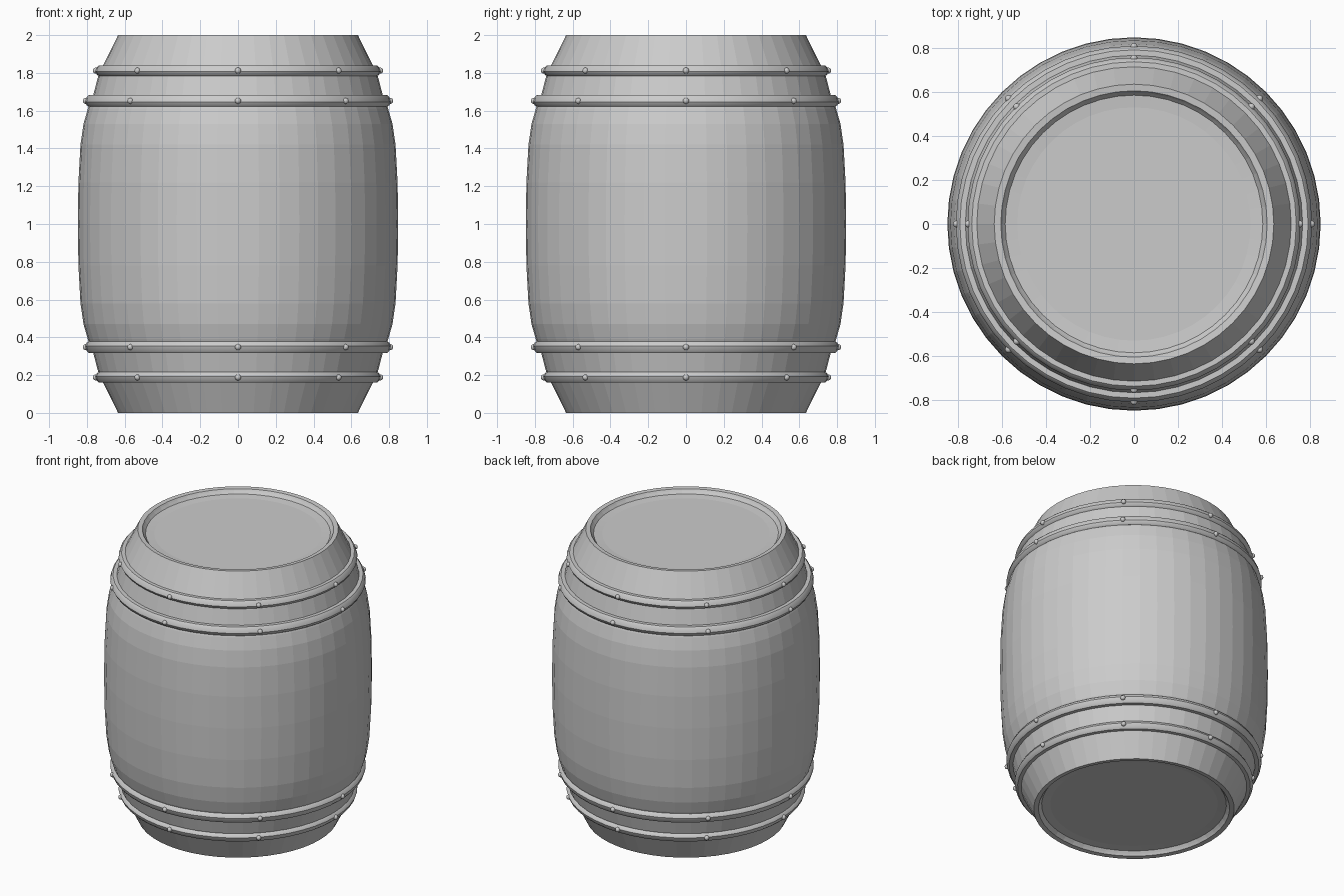
import bpy, bmesh
from math import sin, cos, pi, radians

if "Cube" in bpy.data.objects:
    bpy.data.objects.remove(bpy.data.objects["Cube"])

SIDES = 48


def lathe(name, profile, closed=False, sides=SIDES, angle=30):
    """Revolve (radius, z) points around z."""
    bm = bmesh.new()
    rings = []
    for r, z in profile:
        if r == 0:
            rings.append([bm.verts.new((0, 0, z))] * sides)
        else:
            rings.append([bm.verts.new((r * cos(2 * pi * i / sides), r * sin(2 * pi * i / sides), z))
                          for i in range(sides)])
    pairs = list(zip(rings, rings[1:]))
    if closed:
        pairs.append((rings[-1], rings[0]))
    for a, b in pairs:
        for i in range(sides):
            j = (i + 1) % sides
            bm.faces.new(list(dict.fromkeys((a[i], a[j], b[j], b[i]))))
    bmesh.ops.recalc_face_normals(bm, faces=bm.faces)
    me = bpy.data.meshes.new(name)
    bm.to_mesh(me)
    bm.free()
    ob = bpy.data.objects.new(name, me)
    bpy.context.collection.objects.link(ob)
    if angle:
        me.shade_smooth()
        me.set_sharp_from_angle(angle=radians(angle))
    return ob


# Barrel body: upper half profile from the recessed lid out to the belly, mirrored about z = 1
half = [(0, 1.965), (0.53, 1.965), (0.585, 1.97), (0.597, 1.985), (0.605, 1.997), (0.635, 2.0),
        (0.714, 1.84), (0.741, 1.78), (0.767, 1.68), (0.795, 1.61), (0.818, 1.53),
        (0.834, 1.42), (0.845, 1.22), (0.848, 1.0)]
lathe("barrel_body", half + [(r, 2 - z) for r, z in half[-2::-1]], angle=0)


# Hoops with bevelled outer faces, each carrying eight rivets
def hoop(name, z, r, h, lean, sign):
    section = [(-0.045, h), (-0.014 - lean, h), (-0.003 - lean, h * 0.6),
               (0, -h * 0.2), (-0.008, -h * 0.75), (-0.018, -h), (-0.045, -h)]
    lathe(name, [(r + dr, 1 + sign * (z - 1 + dz)) for dr, dz in section], closed=True)
    bm = bmesh.new()
    for i in range(8):
        a = i * pi / 4
        ball = bmesh.ops.create_uvsphere(bm, u_segments=12, v_segments=8, radius=0.016)
        bmesh.ops.translate(bm, verts=ball["verts"],
                            vec=((r - 0.003) * cos(a), (r - 0.003) * sin(a), 1 + sign * (z - 1)))
    me = bpy.data.meshes.new(name + "_rivets")
    bm.to_mesh(me)
    bm.free()
    me.shade_smooth()
    bpy.context.collection.objects.link(bpy.data.objects.new(name + "_rivets", me))


for label, sign in (("upper", 1), ("lower", -1)):
    hoop(label + "_end_hoop", 1.812, 0.756, 0.028, 0.005, sign)
    hoop(label + "_inner_hoop", 1.652, 0.809, 0.031, 0.004, sign)
